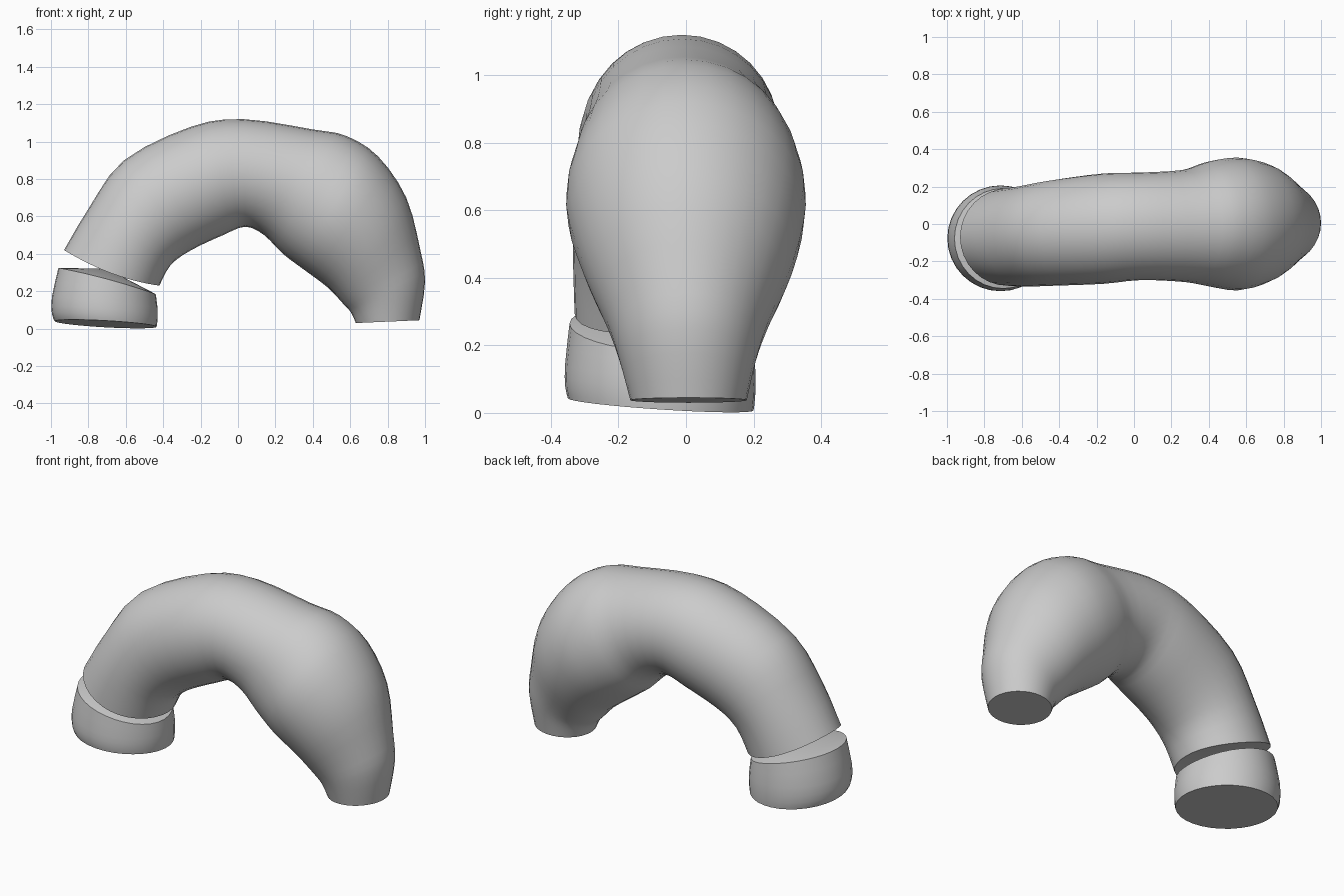
import bpy, bmesh, math
from mathutils import Vector

if "Cube" in bpy.data.objects:
    bpy.data.objects.remove(bpy.data.objects["Cube"])

SIDES = 32


def catmull(a, b, c, d, t):
    return [0.5 * (2*q + (r-p)*t + (2*p - 5*q + 4*r - s)*t*t + (3*q - p - 3*r + s)*t**3)
            for p, q, r, s in zip(a, b, c, d)]


def smooth_sections(secs, steps):
    out = []
    for i in range(len(secs) - 1):
        a, d = secs[max(i-1, 0)], secs[min(i+2, len(secs)-1)]
        out += [catmull(a, secs[i], secs[i+1], d, k/steps) for k in range(steps)]
    return out + [list(secs[-1])]


def loft(name, secs, steps, start_push=0.0, end_push=0.0):
    """Section: outer x,z / inner x,z / y min,max / tilt along y / sag at the sides."""
    bm = bmesh.new()
    rings = []
    for ox, oz, ix, iz, y0, y1, tilt, sag in smooth_sections(secs, steps):
        ring = []
        for k in range(SIDES):
            a = 2 * math.pi * k / SIDES
            c, s = math.cos(a), math.sin(a)
            ring.append(bm.verts.new(((ox+ix)/2 + (ox-ix)/2*c,
                                      (y0+y1)/2 + (y1-y0)/2*s,
                                      (oz+iz)/2 + (oz-iz)/2*c + tilt*s - sag*s*s)))
        rings.append(ring)
    for r, q in zip(rings, rings[1:]):
        for k in range(SIDES):
            n = (k+1) % SIDES
            bm.faces.new((r[k], r[n], q[n], q[k]))
    # fan caps on both ends
    for ring, push in ((rings[0], start_push), (rings[-1], end_push)):
        mid = sum((v.co for v in ring), Vector()) / SIDES
        cv = bm.verts.new(mid + Vector((0, 0, push)))
        for k in range(SIDES):
            bm.faces.new((ring[k], ring[(k+1) % SIDES], cv))
    bmesh.ops.recalc_face_normals(bm, faces=bm.faces)
    me = bpy.data.meshes.new(name)
    bm.to_mesh(me)
    bm.free()
    ob = bpy.data.objects.new(name, me)
    bpy.context.collection.objects.link(ob)
    bpy.ops.object.select_all(action='DESELECT')
    ob.select_set(True)
    bpy.context.view_layer.objects.active = ob
    bpy.ops.object.shade_smooth_by_angle(angle=math.radians(40))
    return ob


# Main arched tube, from the cut left end to the narrow right foot
loft("arched_tube", [
    (-0.93, 0.42, -0.42, 0.23, -0.33, 0.19, 0, 0.03),
    (-0.80, 0.64, -0.36, 0.34, -0.335, 0.205, 0, 0),
    (-0.61, 0.90, -0.25, 0.42, -0.33, 0.235, 0, 0),
    (-0.25, 1.08, -0.08, 0.50, -0.32, 0.27, 0, 0),
    (0.03, 1.12, 0.04, 0.545, -0.30, 0.275, 0, 0),
    (0.40, 1.065, 0.14, 0.50, -0.31, 0.29, 0, 0),
    (0.58, 1.03, 0.24, 0.40, -0.335, 0.335, 0, 0),
    (0.75, 0.92, 0.36, 0.31, -0.355, 0.355, 0, 0),
    (0.90, 0.70, 0.48, 0.22, -0.31, 0.32, 0, 0),
    (0.975, 0.42, 0.565, 0.13, -0.235, 0.245, 0, 0),
    (1.00, 0.25, 0.605, 0.085, -0.20, 0.21, 0, 0),
    (0.97, 0.045, 0.63, 0.03, -0.165, 0.18, 0, 0),
], 3)

# Separate end collar under the cut, joined only at its middle
loft("end_collar", [
    (-0.98, 0.04, -0.435, 0.01, -0.35, 0.20, -0.018, 0),
    (-0.995, 0.08, -0.43, 0.05, -0.358, 0.205, -0.015, 0),
    (-0.995, 0.17, -0.43, 0.11, -0.358, 0.205, -0.005, 0),
    (-0.96, 0.325, -0.44, 0.185, -0.345, 0.19, 0, -0.01),
], 2, end_push=0.06)
